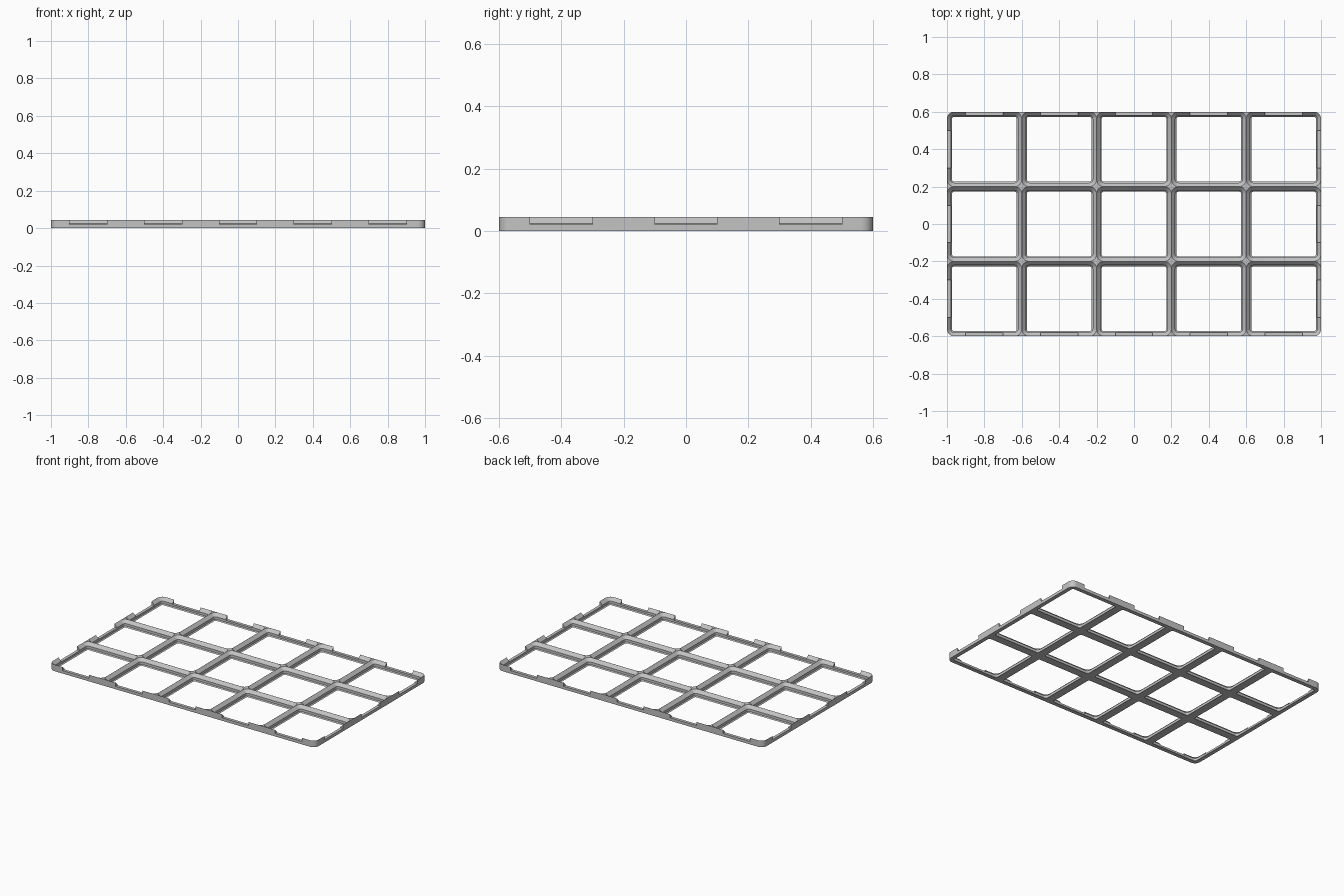
import bpy
import bmesh
import math

# Remove the default cube
if "Cube" in bpy.data.objects:
    bpy.data.objects.remove(bpy.data.objects["Cube"], do_unlink=True)

PITCH, COLS, ROWS = 0.4, 5, 3
HEIGHT, RADIUS = 0.0443, 0.038
NOTCH_FLOOR, NOTCH_WIDTH = 0.02, 0.2
GAP = 0.0003  # keeps the rib crests a hair wide


def rounded_rect(cx, cy, hx, hy, r, z, steps=8):
    """Points of a rounded rectangle at height z, counter-clockwise."""
    points = []
    for quarter, (sx, sy) in enumerate([(1, 1), (-1, 1), (-1, -1), (1, -1)]):
        for i in range(steps + 1):
            a = (quarter + i / steps) * math.pi / 2
            points.append((cx + sx * (hx - r) + r * math.cos(a),
                           cy + sy * (hy - r) + r * math.sin(a), z))
    return points


def add_loft(bm, loops):
    """Closed solid through a stack of matching loops."""
    rings = [[bm.verts.new(p) for p in loop] for loop in loops]
    bm.faces.new(rings[0][::-1])
    bm.faces.new(rings[-1])
    for low, high in zip(rings, rings[1:]):
        n = len(low)
        for i in range(n):
            j = (i + 1) % n
            bm.faces.new((low[i], low[j], high[j], high[i]))


def make_object(name, bm):
    mesh = bpy.data.meshes.new(name)
    bm.normal_update()
    bm.to_mesh(mesh)
    bm.free()
    obj = bpy.data.objects.new(name, mesh)
    bpy.context.collection.objects.link(obj)
    return obj


grey = bpy.data.materials.new("light grey")
grey.use_nodes = True
grey.diffuse_color = (0.55, 0.55, 0.55, 1)
grey.node_tree.nodes["Principled BSDF"].inputs["Base Color"].default_value = (0.55, 0.55, 0.55, 1)

half_x, half_y = COLS * PITCH / 2, ROWS * PITCH / 2
centres_x = [(i - (COLS - 1) / 2) * PITCH for i in range(COLS)]
centres_y = [(j - (ROWS - 1) / 2) * PITCH for j in range(ROWS)]

# Solid slab with rounded corners
bm = bmesh.new()
add_loft(bm, [rounded_rect(0, 0, half_x, half_y, RADIUS, z) for z in (0, HEIGHT)])
frame = make_object("grid_frame", bm)
frame.data.materials.append(grey)

# Stepped, flared pocket through every cell: (height, inset from cell edge)
profile = [(-0.01, 0.0271), (0, 0.0271), (0.0067, 0.0205), (0.0238, 0.0205),
           (HEIGHT, GAP), (HEIGHT + 0.02, GAP)]
bm = bmesh.new()
for cx in centres_x:
    for cy in centres_y:
        add_loft(bm, [rounded_rect(cx, cy, PITCH / 2 - d, PITCH / 2 - d, RADIUS - d, z)
                      for z, d in profile])
pockets = make_object("pocket_cutter", bm)

# Notch in the rim at the middle of each outer cell edge
bm = bmesh.new()
spots = [(x, s * half_y, NOTCH_WIDTH, 0.07) for x in centres_x for s in (-1, 1)]
spots += [(s * half_x, y, 0.07, NOTCH_WIDTH) for y in centres_y for s in (-1, 1)]
for x, y, wx, wy in spots:
    corners = [(x - wx / 2, y - wy / 2), (x + wx / 2, y - wy / 2),
               (x + wx / 2, y + wy / 2), (x - wx / 2, y + wy / 2)]
    add_loft(bm, [[(px, py, z) for px, py in corners] for z in (NOTCH_FLOOR, 0.08)])
notches = make_object("notch_cutter", bm)

# Cut, then bake the result and drop the cutters
for cutter in (pockets, notches):
    cutter.hide_render = True
    mod = frame.modifiers.new(cutter.name, "BOOLEAN")
    mod.operation = "DIFFERENCE"
    mod.solver = "EXACT"
    mod.object = cutter
depsgraph = bpy.context.evaluated_depsgraph_get()
baked = bpy.data.meshes.new_from_object(frame.evaluated_get(depsgraph))
frame.modifiers.clear()
frame.data = baked
frame.data.materials.clear()
frame.data.materials.append(grey)
for face in frame.data.polygons:
    face.material_index = 0
for cutter in (pockets, notches):
    bpy.data.objects.remove(cutter, do_unlink=True)

# Smooth the round corners, keep the edges crisp
bpy.ops.object.select_all(action="DESELECT")
frame.select_set(True)
bpy.context.view_layer.objects.active = frame
bpy.ops.object.shade_smooth_by_angle(angle=math.radians(30))
